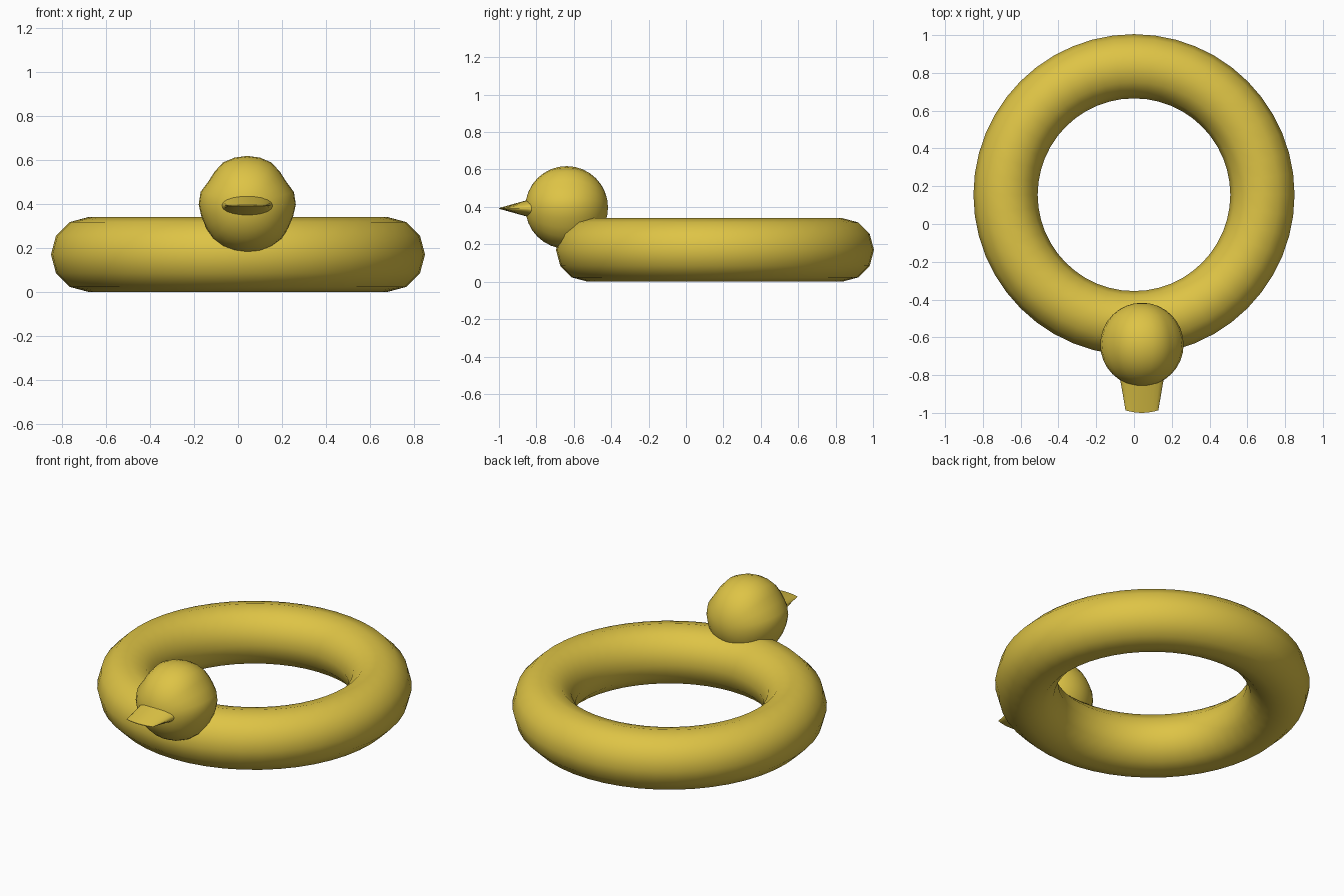
import bpy, bmesh
from math import sin, cos, pi, atan2, exp, hypot, radians

if "Cube" in bpy.data.objects:
    bpy.data.objects.remove(bpy.data.objects["Cube"])

yellow = bpy.data.materials.new("yellow_vinyl")
yellow.diffuse_color = (0.73, 0.55, 0.06, 1)
yellow.use_nodes = True
yellow.node_tree.nodes["Principled BSDF"].inputs["Base Color"].default_value = yellow.diffuse_color


def finish(ob):
    ob.data.materials.append(yellow)
    bpy.ops.object.select_all(action='DESELECT')
    ob.select_set(True)
    bpy.context.view_layer.objects.active = ob
    bpy.ops.object.shade_smooth_by_angle(angle=radians(50))


# Inflated ring
bpy.ops.mesh.primitive_torus_add(major_radius=0.68, minor_radius=0.17,
                                 major_segments=48, minor_segments=12,
                                 location=(0, 0.155, 0.17))
ring = bpy.context.object
ring.name = "swim_ring"
finish(ring)

# Head: ball with shallow grooves above and below the cheeks
bpy.ops.mesh.primitive_uv_sphere_add(segments=24, ring_count=16, radius=0.221,
                                     location=(0.042, -0.638, 0.397))
head = bpy.context.object
head.name = "bird_head"
for v in head.data.vertices:
    x, y, z = v.co
    v.co = (x, z, -y)          # poles along y
    x, y, z = v.co
    r = hypot(x, z)
    a = atan2(z, abs(x))
    dent = 0.085 * exp(-((a - 0.62) / 0.22) ** 2) + 0.04 * exp(-((a + 0.4) / 0.2) ** 2)
    k = 1 - dent * (r / 0.221) ** 2
    v.co.x *= k
    v.co.z *= k
head.data.update()
finish(head)

# Beak: flattened elliptical sections tapering to a wide thin edge
bm = bmesh.new()
N = 20
sections = [(-0.75, 0.132, 0.068), (-0.82, 0.12, 0.052),
            (-0.86, 0.111, 0.041), (-1.0, 0.087, 0.002)]
loops = []
for y, w, h in sections:
    loop = []
    for i in range(N):
        a = 2 * pi * i / N
        c = cos(a)
        loop.append(bm.verts.new((0.042 + w * c, y + 0.014 * c * c,
                                  0.392 + h * sin(a))))
    loops.append(loop)
for p, q in zip(loops, loops[1:]):
    for i in range(N):
        j = (i + 1) % N
        bm.faces.new((p[i], p[j], q[j], q[i]))
bm.faces.new(loops[0])
bm.faces.new(loops[-1])
bmesh.ops.recalc_face_normals(bm, faces=bm.faces)
mesh = bpy.data.meshes.new("beak")
bm.to_mesh(mesh)
bm.free()
beak = bpy.data.objects.new("beak", mesh)
bpy.context.collection.objects.link(beak)
finish(beak)
